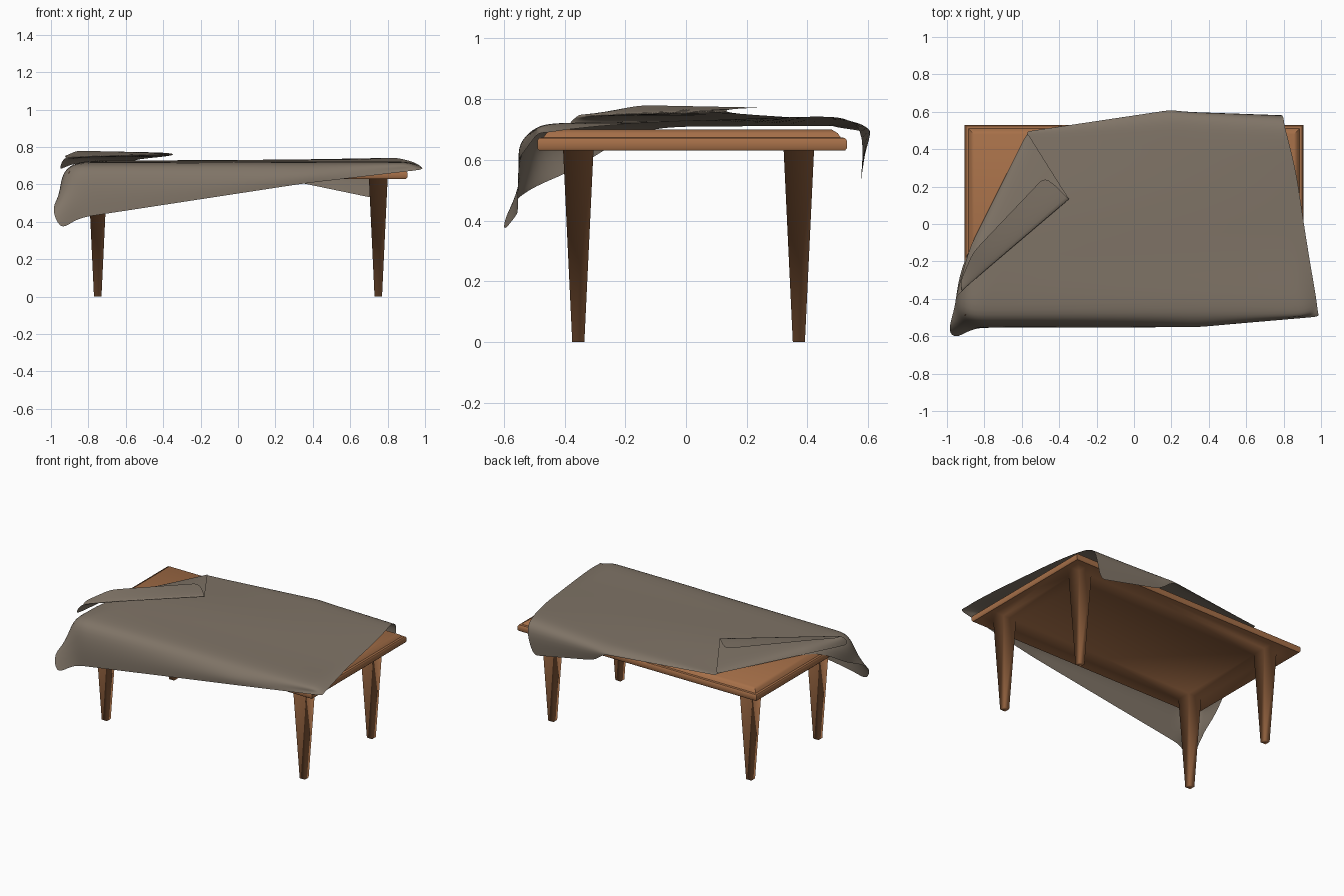
import bpy
import bmesh
from mathutils import Vector

cube = bpy.data.objects.get("Cube")
if cube:
    bpy.data.objects.remove(cube, do_unlink=True)


def make_material(name, colour):
    mat = bpy.data.materials.new(name)
    mat.use_nodes = True
    mat.diffuse_color = colour
    mat.node_tree.nodes["Principled BSDF"].inputs["Base Color"].default_value = colour
    return mat


wood = make_material("warm wood", (0.38, 0.16, 0.065, 1))
linen = make_material("grey brown linen", (0.215, 0.175, 0.135, 1))


def finish(bm, name, material, sharp_angle=None):
    """Turn a bmesh into a smooth shaded object."""
    mesh = bpy.data.meshes.new(name)
    bm.to_mesh(mesh)
    bm.free()
    mesh.materials.append(material)
    obj = bpy.data.objects.new(name, mesh)
    bpy.context.collection.objects.link(obj)
    bpy.ops.object.select_all(action="DESELECT")
    obj.select_set(True)
    bpy.context.view_layer.objects.active = obj
    if sharp_angle is None:
        bpy.ops.object.shade_smooth()
    else:
        bpy.ops.object.shade_smooth_by_angle(angle=sharp_angle)
    return obj


def resample(points, count):
    """Spread points evenly along a polyline."""
    points = [Vector(p) for p in points]
    lengths = [(b - a).length for a, b in zip(points, points[1:])]
    total = sum(lengths)
    result = []
    for n in range(count):
        left = total * n / (count - 1)
        k = 0
        while k < len(lengths) - 1 and left > lengths[k]:
            left -= lengths[k]
            k += 1
        result.append(points[k].lerp(points[k + 1], min(left / lengths[k], 1)))
    return result


def cloth_sheet(name, rails, count):
    """Skin a sheet of cloth across a series of rails."""
    bm = bmesh.new()
    rows = [[bm.verts.new(p) for p in resample(rail, count)] for rail in rails]
    for low, high in zip(rows, rows[1:]):
        for j in range(count - 1):
            bm.faces.new((low[j], low[j + 1], high[j + 1], high[j]))
    obj = finish(bm, name, linen)
    subsurf = obj.modifiers.new("soft cloth", "SUBSURF")
    subsurf.levels = subsurf.render_levels = 2
    return obj


# Table top: a slab with a coved upper rim, as (inset, height) rings
HALF_X, BACK, FRONT = 0.905, 0.53, -0.49
rim = [(0.006, 0.63), (0, 0.638), (0, 0.664), (0.006, 0.672),
       (0.02, 0.674), (0.03, 0.688), (0.05, 0.70)]
bm = bmesh.new()
rings = []
for inset, z in rim:
    x, back, front = HALF_X - inset, BACK - inset, FRONT + inset
    rings.append([bm.verts.new((px, py, z)) for px, py in
                  ((-x, front), (x, front), (x, back), (-x, back))])
for low, high in zip(rings, rings[1:]):
    for k in range(4):
        n = (k + 1) % 4
        bm.faces.new((low[k], low[n], high[n], high[k]))
bm.faces.new(rings[-1])
finish(bm, "table_top", wood, 0.7)

# Underside and tapered legs: one mesh, the legs drawn down out of four cells
xs = [-0.899, -0.80, -0.70, 0.70, 0.80, 0.899]
ys = [-0.484, -0.405, -0.305, 0.322, 0.422, 0.524]
bm = bmesh.new()
grid = [[bm.verts.new((x, y, 0.63)) for y in ys] for x in xs]
for i in range(5):
    for j in range(5):
        cell = [grid[i][j], grid[i][j + 1], grid[i + 1][j + 1], grid[i + 1][j]]
        if i not in (1, 3) or j not in (1, 3):
            bm.faces.new(cell)
            continue
        centre = sum((v.co for v in cell), Vector()) / 4
        foot = []
        for v in cell:
            p = centre + (v.co - centre) * 0.4
            foot.append(bm.verts.new((p.x, p.y, 0)))
        for k in range(4):
            n = (k + 1) % 4
            bm.faces.new((cell[k], cell[n], foot[n], foot[k]))
        bm.faces.new(foot)
finish(bm, "underside_and_legs", wood)

# Tablecloth: rails run left to right, starting at the hanging front hem
front_drape = [
    [(-0.95, -0.61, 0.355), (-0.86, -0.555, 0.42), (0.35, -0.55, 0.605), (0.99, -0.495, 0.68)],
    [(-1, -0.58, 0.47), (-0.9, -0.555, 0.54), (0.35, -0.555, 0.65), (0.985, -0.48, 0.69)],
    [(-0.96, -0.46, 0.53), (-0.94, -0.5, 0.65), (-0.86, -0.53, 0.69), (0.92, -0.5, 0.71), (0.98, -0.45, 0.69)],
]
top_spread = [
    [(-0.95, -0.38, 0.56), (-0.95, -0.4, 0.67), (-0.9, -0.45, 0.72), (0.92, -0.43, 0.725), (0.975, -0.4, 0.7)],
    [(-0.93, -0.26, 0.64), (-0.91, -0.26, 0.71), (-0.86, -0.25, 0.725), (0.94, -0.2, 0.72)],
    [(-0.88, -0.13, 0.71), (-0.84, -0.12, 0.728), (0.9, 0.05, 0.73)],
    [(-0.76, 0.08, 0.71), (-0.72, 0.09, 0.728), (0.87, 0.27, 0.738)],
    [(-0.6, 0.42, 0.712), (0.2, 0.46, 0.73), (0.82, 0.47, 0.745)],
]
back_drape = [
    [(-0.57, 0.48, 0.712), (0.2, 0.56, 0.73), (0.8, 0.54, 0.735)],
    [(-0.57, 0.49, 0.71), (0.2, 0.612, 0.7), (0.8, 0.59, 0.69)],
    [(-0.57, 0.495, 0.708), (0.2, 0.61, 0.69), (0.28, 0.59, 0.62), (0.76, 0.575, 0.52)],
]
cloth_sheet("tablecloth", front_drape + top_spread + back_drape, 28)

# Turned back corner: a flap over the cloth, then a strip doubled back on it
fold_line = [(-0.955, -0.4, 0.68), (-0.88, -0.13, 0.71), (-0.57, 0.49, 0.715)]
swell = [(-0.94, -0.38, 0.73), (-0.85, -0.14, 0.75), (-0.56, 0.47, 0.735)]
inner_fold = [(-0.92, -0.36, 0.74), (-0.34, 0.12, 0.752)]
turn = [(-0.92, -0.355, 0.75), (-0.34, 0.125, 0.768)]
strip_edge = [(-0.93, -0.31, 0.75), (-0.86, -0.15, 0.78), (-0.47, 0.26, 0.772)]
cloth_sheet("folded_corner", [fold_line, swell, inner_fold, turn, strip_edge], 14)
